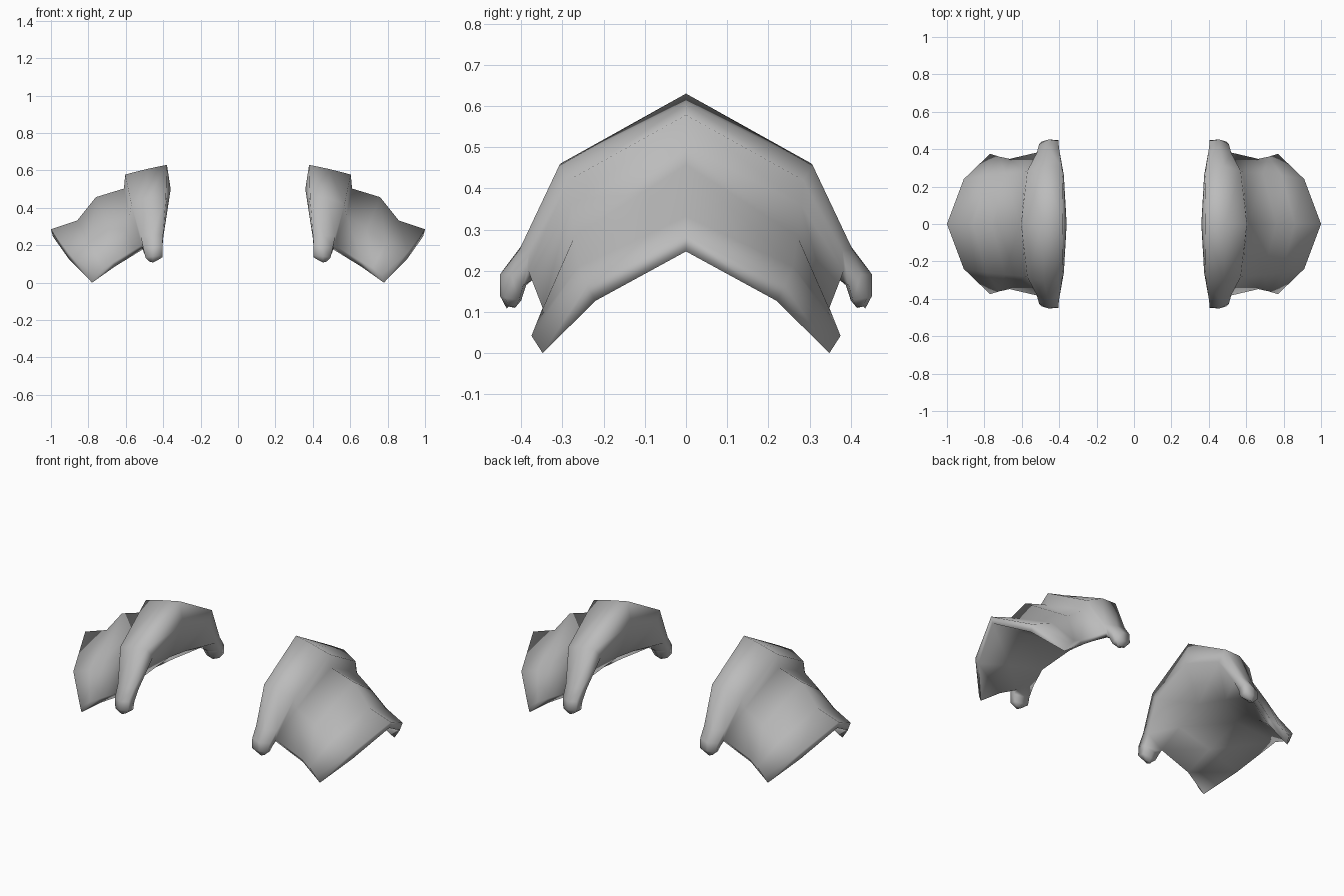
import bpy
import bmesh
from math import radians

old = bpy.data.objects.get("Cube")
if old:
    bpy.data.objects.remove(old, do_unlink=True)

# Single plain grey for the whole pair
grey = bpy.data.materials.new("plain_grey")
grey.use_nodes = True
grey.diffuse_color = (0.5, 0.5, 0.5, 1)
grey.node_tree.nodes["Principled BSDF"].inputs["Base Color"].default_value = (0.5, 0.5, 0.5, 1)

# Shell rings from the centre ridge to the front edge. Each ring runs:
# inner rim, crest, band middle, band edge, plate root, two folds,
# plate edge, downturned lip, hollow underside, inner fold
shell = [
    [(0.36, 0, 0.50), (0.38, 0, 0.63), (0.49, 0, 0.607), (0.603, 0, 0.578),
     (0.61, 0, 0.503), (0.76, 0, 0.457), (0.86, 0, 0.332), (1.0, 0, 0.285),
     (0.99, 0, 0.247), (0.72, 0, 0.268), (0.45, 0, 0.28)],
    [(0.375, 0.26, 0.40), (0.385, 0.305, 0.46), (0.48, 0.308, 0.455), (0.57, 0.285, 0.42),
     (0.58, 0.28, 0.36), (0.69, 0.27, 0.285), (0.79, 0.26, 0.21), (0.91, 0.24, 0.165),
     (0.905, 0.22, 0.127), (0.70, 0.205, 0.185), (0.48, 0.193, 0.235)],
    [(0.40, 0.36, 0.24), (0.40, 0.40, 0.26), (0.46, 0.405, 0.25), (0.52, 0.38, 0.25),
     (0.515, 0.383, 0.20), (0.665, 0.348, 0.11), (0.72, 0.36, 0.08), (0.77, 0.375, 0.042),
     (0.78, 0.348, 0.0), (0.66, 0.335, 0.085), (0.505, 0.37, 0.18)],
]

# Points of the last ring shared with the prong, and faces closing the plate edge
PRONG_START = (0, 1, 2, 3, 4, 10)
EDGE_FACES = ((4, 5, 9, 10), (5, 6, 8, 9), (6, 7, 8))

# Short prong continuing the band below the plate
prong = [
    [(0.405, 0.39, 0.18), (0.405, 0.445, 0.20), (0.455, 0.452, 0.19),
     (0.508, 0.425, 0.19), (0.505, 0.395, 0.165), (0.46, 0.388, 0.165)],
    [(0.405, 0.402, 0.135), (0.405, 0.448, 0.145), (0.455, 0.452, 0.14),
     (0.495, 0.44, 0.135), (0.49, 0.405, 0.128), (0.455, 0.40, 0.128)],
    [(0.44, 0.42, 0.115), (0.43, 0.435, 0.12), (0.455, 0.435, 0.108),
     (0.475, 0.43, 0.113), (0.47, 0.418, 0.112), (0.455, 0.415, 0.11)],
]


def skin(bm, rows):
    """Join neighbouring closed rings with quads."""
    for a, b in zip(rows, rows[1:]):
        for i in range(len(a)):
            j = (i + 1) % len(a)
            bm.faces.new((a[i], a[j], b[j], b[i]))


def shoulder_guard(name, side):
    """Build the front half of one guard, then mirror it to the back."""
    bm = bmesh.new()

    def rings(sections):
        return [[bm.verts.new((x * side, y, z)) for x, y, z in sec] for sec in sections]

    shell_rows = rings(shell)
    edge = shell_rows[-1]
    skin(bm, shell_rows)
    for face in EDGE_FACES:
        bm.faces.new([edge[i] for i in face])
    prong_rows = [[edge[i] for i in PRONG_START]] + rings(prong)
    skin(bm, prong_rows)
    bm.faces.new(prong_rows[-1])
    bmesh.ops.recalc_face_normals(bm, faces=bm.faces)

    mesh = bpy.data.meshes.new(name)
    bm.to_mesh(mesh)
    bm.free()
    mesh.materials.append(grey)
    obj = bpy.data.objects.new(name, mesh)
    bpy.context.collection.objects.link(obj)
    bpy.ops.object.select_all(action='DESELECT')
    bpy.context.view_layer.objects.active = obj
    obj.select_set(True)
    mirror = obj.modifiers.new("front_back", 'MIRROR')
    mirror.use_axis = (False, True, False)
    mirror.merge_threshold = 0.002
    bpy.ops.object.modifier_apply(modifier=mirror.name)
    bpy.ops.object.shade_smooth_by_angle(angle=radians(100))


shoulder_guard("left_shoulder_guard", 1)
shoulder_guard("right_shoulder_guard", -1)
